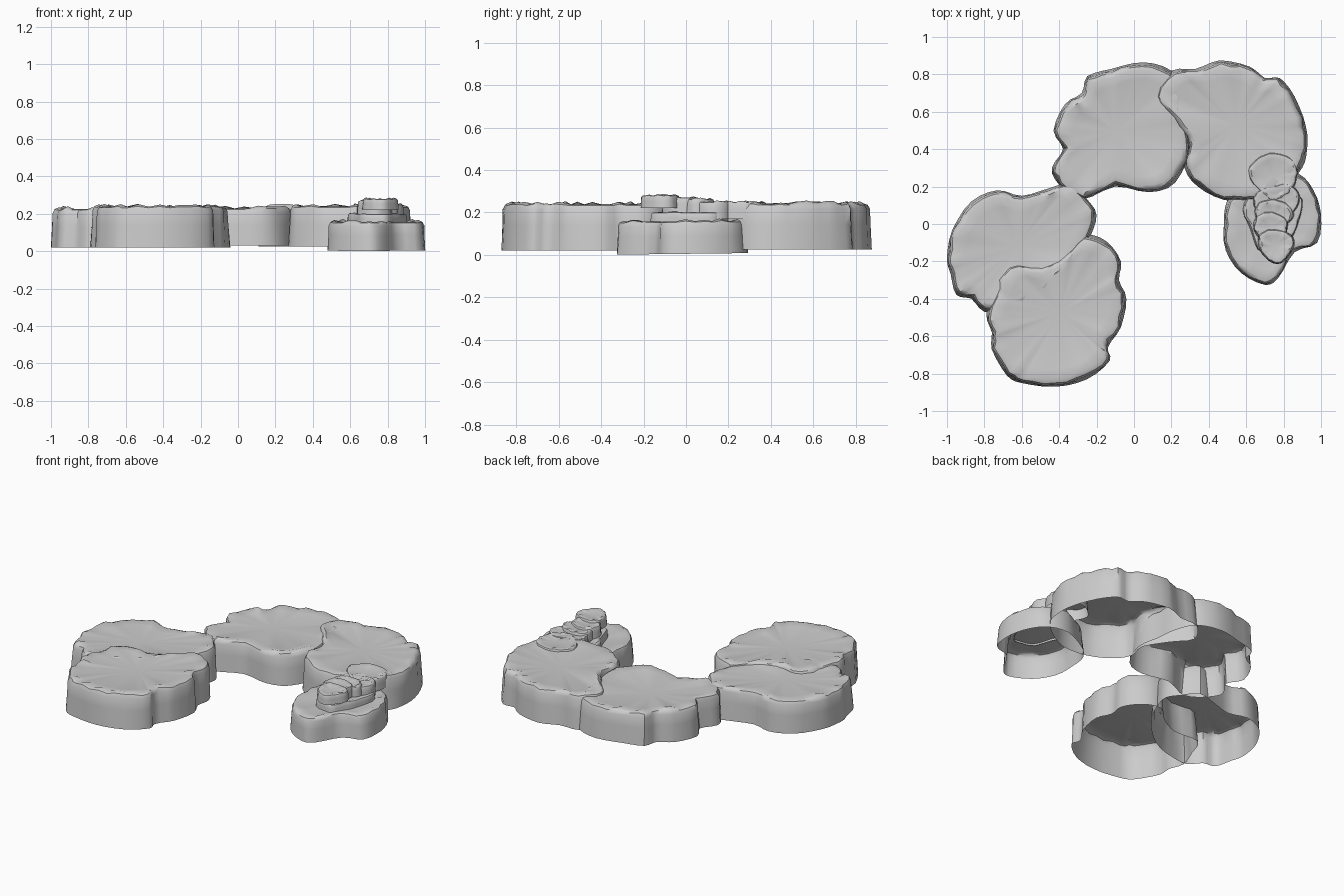
import bpy, bmesh, math, random
from mathutils import Vector

if "Cube" in bpy.data.objects:
    bpy.data.objects.remove(bpy.data.objects["Cube"])

random.seed(4)


def smooth_outline(pts, n=3):
    """Closed Catmull-Rom curve through the outline points."""
    pts = [Vector(p) for p in pts]
    out, m = [], len(pts)
    for i in range(m):
        a, b, c, d = pts[i - 1], pts[i], pts[(i + 1) % m], pts[(i + 2) % m]
        for k in range(n):
            t = k / n
            out.append(0.5 * (2 * b + (c - a) * t + (2 * a - 5 * b + 4 * c - d) * t * t
                              + (3 * b - a - 3 * c + d) * t ** 3))
    return out


def rock(name, pts, z0, z1, bevel=0.03, rough=0.008, tilt=0.0):
    """Open-bottomed slab: wall, chipped rounded rim and a gently uneven top."""
    ring = smooth_outline(pts)
    c = sum(ring, Vector((0, 0))) / len(ring)
    n = len(ring)
    chip = [random.uniform(-1, 1) * rough for _ in ring]
    lift = [max(0, random.uniform(-1.2, 1)) * rough * 2 for _ in ring]
    h = z1 - z0
    # inset, height, share of rim lift, share of chipping
    levels = [(0, z0, 0, 0.1), (bevel * 0.25, z0 + h * 0.55, 0, 0.5),
              (bevel * 0.4, z1 - bevel * 0.8, 0.2, 1), (bevel * 0.75, z1 - bevel * 0.2, 0.6, 1),
              (bevel * 1.5, z1, 1, 1), (bevel * 3.2, z1 - 0.004, 0.2, 0)]
    bm = bmesh.new()
    rows = []
    for inset, z, up, ch in levels:
        row = []
        for i, p in enumerate(ring):
            d = p - c
            q = c + d * (1 - (inset + chip[i] * ch) / d.length)
            row.append(bm.verts.new((q.x, q.y, z + lift[i] * up + tilt * (q.y - c.y))))
        rows.append(row)
    for a, b in zip(rows, rows[1:]):
        for i in range(n):
            j = (i + 1) % n
            bm.faces.new((a[i], a[j], b[j], b[i]))
    mid = bm.verts.new((c.x, c.y, z1 - 0.008))
    for i in range(n):
        bm.faces.new((rows[-1][i], rows[-1][(i + 1) % n], mid))
    bmesh.ops.recalc_face_normals(bm, faces=bm.faces)
    me = bpy.data.meshes.new(name)
    bm.to_mesh(me)
    bm.free()
    ob = bpy.data.objects.new(name, me)
    bpy.context.collection.objects.link(ob)
    bpy.context.view_layer.objects.active = ob
    bpy.ops.object.select_all(action='DESELECT')
    ob.select_set(True)
    bpy.ops.object.shade_smooth_by_angle(angle=math.radians(40))
    return ob


# Four large slabs forming the arc
rock("left_slab", [(-.73, .18), (-.6, .15), (-.46, .19), (-.33, .22), (-.25, .13), (-.2, .05),
                   (-.23, -.06), (-.3, -.2), (-.42, -.33), (-.55, -.42), (-.68, -.46), (-.8, -.47),
                   (-.87, -.4), (-.95, -.38), (-.98, -.27), (-1, -.18), (-.97, -.03), (-.87, .12)],
     .02, .226)
rock("front_slab", [(-.79, -.48), (-.76, -.58), (-.76, -.67), (-.68, -.81), (-.6, -.85),
                    (-.42, -.87), (-.25, -.83), (-.13, -.73), (-.14, -.66), (-.07, -.55),
                    (-.04, -.4), (-.08, -.3), (-.07, -.2), (-.15, -.09), (-.26, -.06),
                    (-.36, -.15), (-.5, -.22), (-.68, -.22), (-.74, -.34)], .02, .238)
rock("back_slab", [(-.44, .3), (-.4, .21), (-.28, .13), (-.1, .2), (.08, .17), (.22, .22),
                   (.3, .4), (.28, .55), (.26, .7), (.2, .82), (.05, .865), (-.12, .83),
                   (-.25, .79), (-.28, .7), (-.37, .64), (-.43, .5), (-.38, .4)], .03, .229)
rock("right_slab", [(.27, .3), (.34, .2), (.48, .13), (.65, .12), (.8, .2), (.9, .3),
                    (.925, .4), (.92, .52), (.86, .68), (.78, .78), (.7, .78), (.62, .84),
                    (.46, .875), (.33, .83), (.2, .82), (.11, .69), (.2, .57), (.29, .42)],
     .025, .24)

# Small low slab at the end of the arc
rock("low_slab", [(.48, 0), (.49, -.14), (.57, -.26), (.7, -.325), (.77, -.29), (.86, -.15),
                  (.98, -.1), (1, .05), (.96, .18), (.88, .27), (.75, .29), (.6, .22),
                  (.5, .13)], .005, .158, .025, .006, .012)

# Stacked step stones: centre x, centre y, half width, half length, bottom, top
steps = [(.745, .02, .155, .2, .14, .2), (.75, .25, .135, .13, .17, .248),
         (.755, .11, .125, .11, .17, .25), (.745, .04, .105, .10, .20, .262),
         (.735, -.02, .095, .09, .20, .27), (.755, -.12, .1, .095, .22, .28)]
for k, (x, y, rx, ry, z0, z1) in enumerate(steps):
    pts = []
    for i in range(11):
        a = i * math.tau / 11
        r = random.uniform(.88, 1.05)
        taper = 1 + .25 * math.sin(a)  # narrower toward the front
        pts.append((x + rx * r * taper * math.cos(a), y + ry * r * math.sin(a)))
    rock(f"step_stone_{k + 1}", pts, z0, z1, .012, .004)
